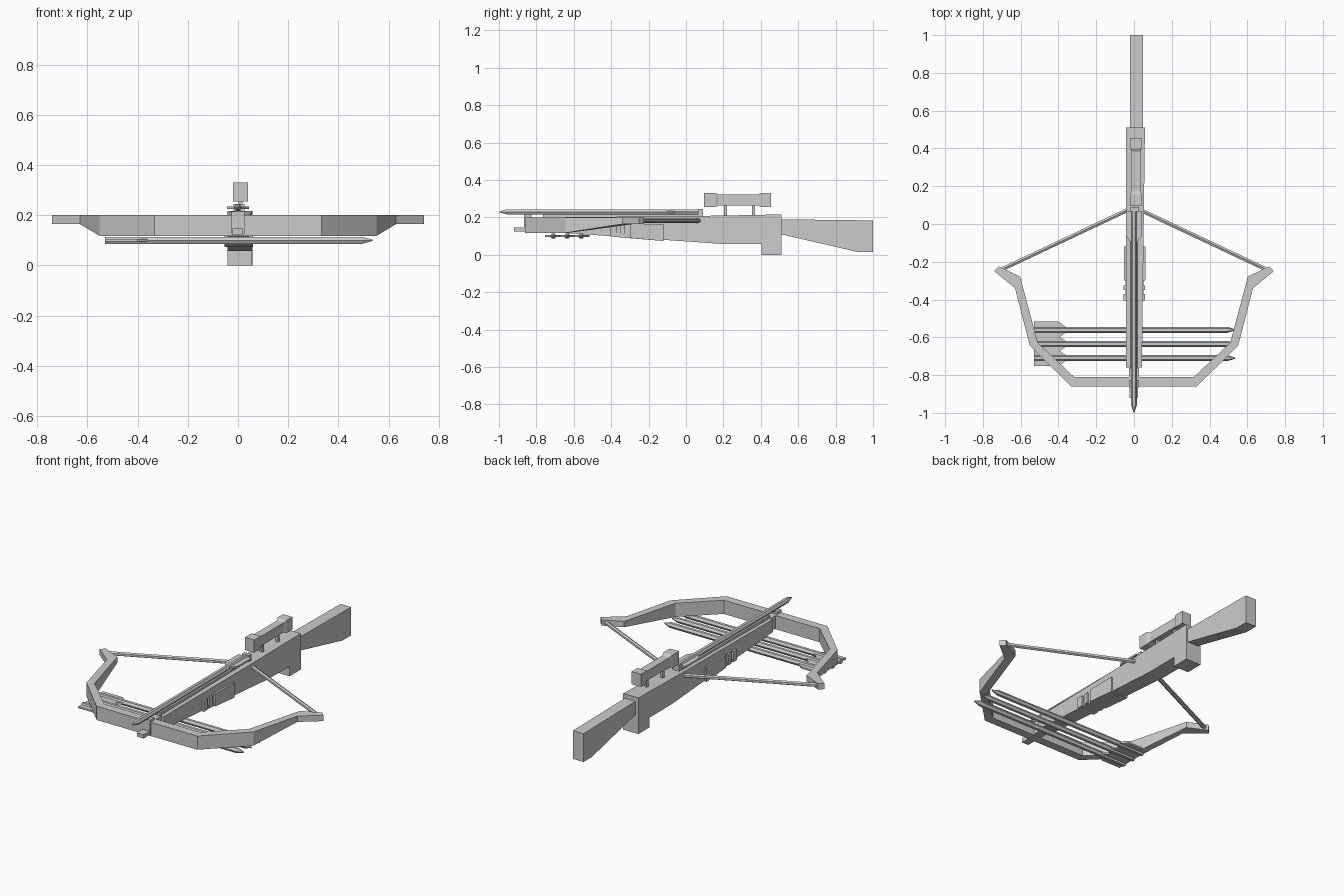
import bpy, bmesh, math
from mathutils import Vector, Matrix

if "Cube" in bpy.data.objects:
    bpy.data.objects.remove(bpy.data.objects["Cube"])


def finish(name, bm):
    bmesh.ops.recalc_face_normals(bm, faces=bm.faces[:])
    me = bpy.data.meshes.new(name)
    bm.to_mesh(me)
    bm.free()
    ob = bpy.data.objects.new(name, me)
    bpy.context.collection.objects.link(ob)
    return ob


def loft(name, sections):
    """Skin equal-length rings of points and cap both ends."""
    bm = bmesh.new()
    rings = [[bm.verts.new(p) for p in s] for s in sections]
    n = len(rings[0])
    for a, b in zip(rings, rings[1:]):
        for i in range(n):
            j = (i + 1) % n
            bm.faces.new((a[i], a[j], b[j], b[i]))
    bm.faces.new(rings[0])
    bm.faces.new(rings[-1])
    return finish(name, bm)


def box(name, x0, x1, y0, y1, z0, z1):
    return loft(name, [[(x0, y, z0), (x1, y, z0), (x1, y, z1), (x0, y, z1)] for y in (y0, y1)])


def side_profile(name, pts, left, right):
    """Extrude a (y, z) outline across x; left and right are functions of y."""
    return loft(name, [[(f(y), y, z) for y, z in pts] for f in (left, right)])


def rod(name, a, b, r, sides=6):
    a, b = Vector(a), Vector(b)
    d = (b - a).normalized()
    u = d.cross(Vector((0, 0, 1))).normalized()
    v = u.cross(d)
    angs = [2 * math.pi * (i + 0.5) / sides for i in range(sides)]
    return loft(name, [[p + r * (u * math.cos(t) + v * math.sin(t)) for t in angs] for p in (a, b)])


def bolt(name, matrix):
    """Arrow pointing to -y with its tail at the origin."""
    sides, parts = 6, []
    rings = []
    for y, r in ((0, .016), (-1.025, .016), (-1.065, .003)):
        rings.append([(r * math.cos(i * math.tau / sides), y, r * math.sin(i * math.tau / sides))
                      for i in range(sides)])
    parts.append(loft(name + "_shaft", rings))
    vane = [(-.043, 0), (.043, 0), (.043, -.13), (.014, -.17), (-.014, -.17), (-.043, -.13)]
    parts.append(loft(name + "_vane", [[(x, y, z) for x, y in vane] for z in (-.005, .005)]))
    for p in parts:
        p.matrix_world = matrix


# stock: main body with rear grip, and shoulder butt
side_profile("body", [(-.76, .125), (.2, .058), (.405, .058), (.405, 0), (.51, 0),
                      (.51, .216), (.07, .208), (-.76, .2)],
             lambda y: -.042, lambda y: .042 + .016 * (y + .76) / 1.27)
side_profile("butt", [(.5, .112), (.92, .015), (1, .015), (1, .184), (.5, .19)],
             lambda y: -.022, lambda y: .048)

# nose, stirrup and top rail
box("nose", -.026, .026, -.866, -.75, .125, .2)
box("nose_cap", -.026, .026, -.866, -.825, .195, .215)
box("stirrup", -.024, .02, -.92, -.855, .124, .147)
box("rail", -.02, .02, -.765, .07, .195, .217)
box("string_catch", -.018, .026, .065, .09, .2, .245)

# fore grip with finger ribs
side_profile("fore_grip", [(-.3, .09), (-.12, .074), (-.12, .165), (-.3, .165)],
             lambda y: -.053, lambda y: .06)
for y0, y1 in ((-.35, -.325), (-.405, -.37)):
    box("grip_rib", -.055, .058, y0, y1, .097, .16)
side_profile("grip_base", [(-.405, .098), (-.12, .074), (-.12, .1), (-.405, .12)],
             lambda y: -.046, lambda y: .05)

# bow: outer xy, inner xy, bottom z
half = [((.333, -.86), (.317, -.81), .118), ((.552, -.643), (.51, -.627), .118),
        ((.63, -.34), (.603, -.278), .165), ((.74, -.25), (.715, -.225), .165)]
stations = [(-1, s) for s in reversed(half)] + [(1, s) for s in half]
loft("bow", [[(m * o[0], o[1], z), (m * o[0], o[1], .2), (m * i[0], i[1], .2), (m * i[0], i[1], z)]
             for m, (o, i, z) in stations])

# drawn string
for m in (-1, 1):
    rod("bow_string", (m * .7, -.24, .183), (0, .09, .183), .012)

# loaded bolt and three spare bolts slung under the nose
bolt("loaded_bolt", Matrix.Translation((0, .068, .23)))
for y in (-.56, -.635, -.71):
    bolt("spare_bolt", Matrix.Translation((-.53, y, .1)) @ Matrix.Rotation(math.pi / 2, 4, 'Z'))

# scope on two posts
loft("scope", [[(.01 + sx * r * .8, y, .293 + sz * r) for sx, sz in ((-1, -1), (1, -1), (1, 1), (-1, 1))]
               for y, r in ((.095, .038), (.155, .038), (.175, .029), (.385, .029), (.4, .038), (.455, .038))])
for y in (.21, .36):
    box("scope_post", .002, .018, y - .008, y + .008, .2, .27)
